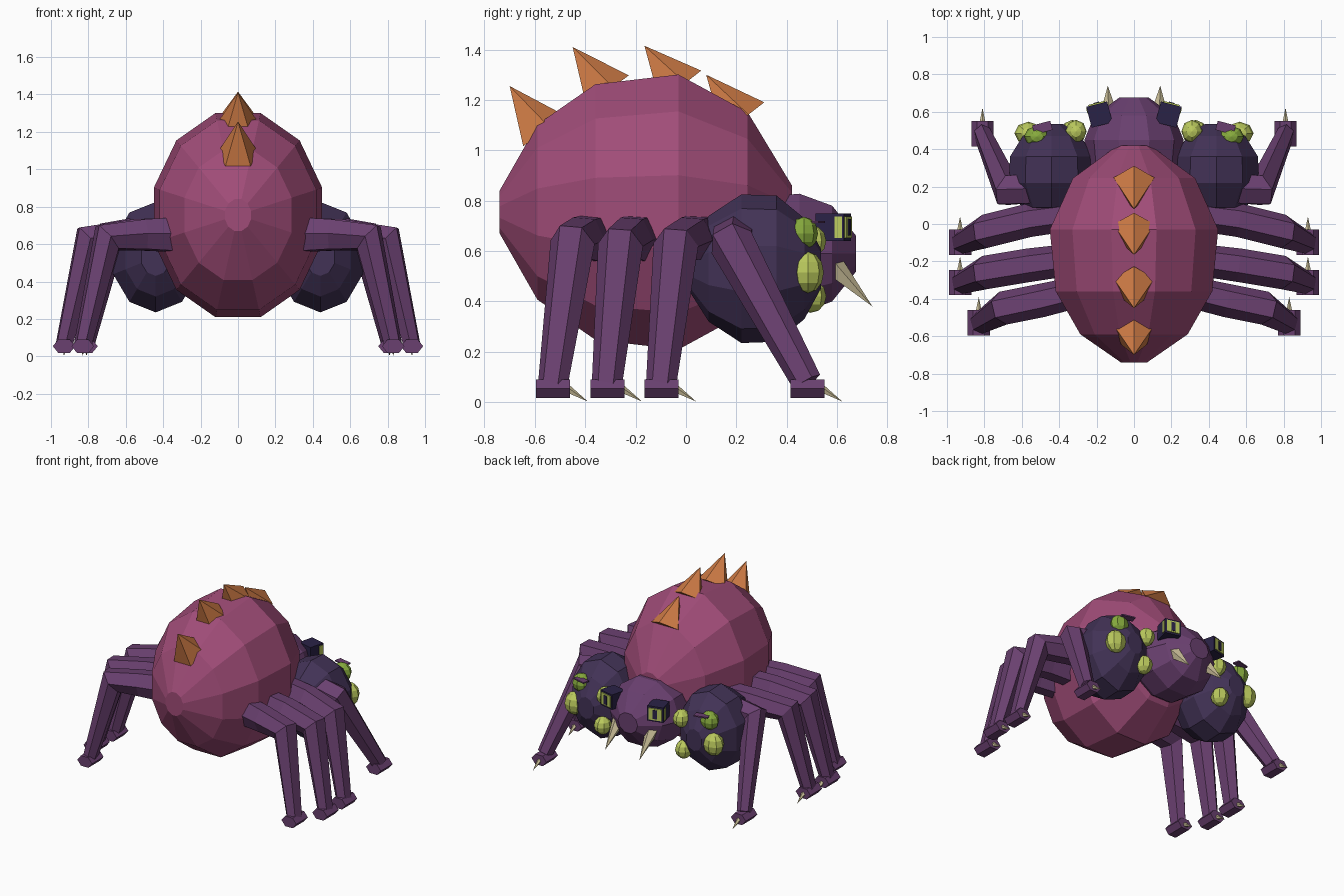
import bpy, bmesh, math
from mathutils import Vector, Matrix

if "Cube" in bpy.data.objects:
    bpy.data.objects.remove(bpy.data.objects["Cube"])


def material(name, r, g, b):
    m = bpy.data.materials.new(name)
    lin = [((c / 255 + 0.055) / 1.055) ** 2.4 for c in (r, g, b)]
    m.diffuse_color = (*lin, 1)
    m.use_nodes = True
    m.node_tree.nodes["Principled BSDF"].inputs["Base Color"].default_value = m.diffuse_color
    return m


PINK = material("abdomen_pink", 160, 76, 120)
PURPLE = material("leg_purple", 106, 64, 112)
DARK = material("dark_violet", 66, 50, 86)
NAVY = material("socket_navy", 42, 34, 70)
LIME = material("eye_lime", 188, 203, 94)
GREEN = material("eye_green", 136, 172, 62)
ORANGE = material("spike_orange", 208, 124, 70)
CREAM = material("claw_cream", 202, 190, 152)


def finish(name, bm, mat):
    bmesh.ops.recalc_face_normals(bm, faces=bm.faces)
    me = bpy.data.meshes.new(name)
    bm.to_mesh(me)
    bm.free()
    me.materials.append(mat)
    ob = bpy.data.objects.new(name, me)
    bpy.context.collection.objects.link(ob)
    return ob


def skin(name, rings, mat):
    """Join equal-sized rings of points into a closed tube."""
    bm = bmesh.new()
    vs = [[bm.verts.new(p) for p in ring] for ring in rings]
    n = len(vs[0])
    for a, b in zip(vs, vs[1:]):
        for i in range(n):
            bm.faces.new((a[i], a[(i + 1) % n], b[(i + 1) % n], b[i]))
    bm.faces.new(vs[0])
    bm.faces.new(vs[-1])
    return finish(name, bm, mat)


def lathe_y(name, cx, cz, profile, sides, phase, mat, sx=1.0):
    """Rings (y, radius) turned around an axis along y."""
    rings = []
    for y, r in profile:
        rings.append([(cx + sx * r * math.sin(a), y, cz + r * math.cos(a))
                      for a in (2 * math.pi * (i + phase) / sides for i in range(sides))])
    return skin(name, rings, mat)


def cone(name, base, tip, radius, sides, mat):
    base, tip = Vector(base), Vector(tip)
    d = tip - base
    bm = bmesh.new()
    bmesh.ops.create_cone(bm, cap_ends=True, segments=sides, radius1=radius,
                          radius2=0, depth=d.length)
    m = Matrix.Translation((base + tip) / 2) @ d.to_track_quat('Z', 'Y').to_matrix().to_4x4()
    bmesh.ops.transform(bm, matrix=m, verts=bm.verts)
    return finish(name, bm, mat)


def ball(name, pos, size, mat):
    bm = bmesh.new()
    bmesh.ops.create_uvsphere(bm, u_segments=8, v_segments=6, radius=1)
    m = Matrix.Translation(pos) @ Matrix.Diagonal((*size, 1))
    bmesh.ops.transform(bm, matrix=m, verts=bm.verts)
    return finish(name, bm, mat)


def box(name, frame, pos, size, mat):
    bm = bmesh.new()
    bmesh.ops.create_cube(bm, size=1)
    m = frame @ Matrix.Translation(pos) @ Matrix.Diagonal((*size, 1))
    bmesh.ops.transform(bm, matrix=m, verts=bm.verts)
    return finish(name, bm, mat)


def limb(name, pts, sizes, mat):
    """Six-sided mitred tube; sizes are (half width, half thickness)."""
    pts = [Vector(p) for p in pts]
    segs = [(b - a).normalized() for a, b in zip(pts, pts[1:])]
    side = segs[0].cross(segs[-1]).normalized()
    rings = []
    for i, p in enumerate(pts):
        a, b = segs[max(i - 1, 0)], segs[min(i, len(segs) - 1)]
        t = (a + b).normalized()
        n = side.cross(t).normalized() / max(t.dot(a), 0.5)
        w, h = sizes[i]
        rings.append([p + side * w * u + n * h * v for u, v in
                      ((1, 0), (.5, 1), (-.5, 1), (-1, 0), (-.5, -1), (.5, -1))])
    return skin(name, rings, mat)


# Abdomen and head
lathe_y("abdomen", 0, 0.755,
        [(-0.74, 0.088), (-0.59, 0.36), (-0.36, 0.525), (-0.03, 0.565),
         (0.245, 0.41), (0.42, 0.11)], 12, 0.5, PINK, 0.825)
lathe_y("head", 0, 0.59,
        [(0.18, 0.16), (0.30, 0.235), (0.45, 0.25), (0.58, 0.2), (0.675, 0.075)],
        10, 0.5, PURPLE, 1.06)

# Back spikes: base and tip as (y, z)
for base, tip in (((-0.57, 1.07), (-0.70, 1.255)), ((-0.32, 1.23), (-0.45, 1.41)),
                  ((-0.03, 1.245), (-0.165, 1.415)), ((0.22, 1.12), (0.08, 1.30))):
    cone("back_spike", (0, *base), (0, *tip), 0.115, 5, ORANGE)

# Legs: hip, mid-thigh, knee and foot points on the right side
LEGS = (
    ((0.33, -0.37, 0.65), (0.50, -0.41, 0.65), (0.70, -0.45, 0.635), (0.83, -0.53, 0.06)),
    ((0.33, -0.19, 0.65), (0.56, -0.22, 0.65), (0.80, -0.26, 0.625), (0.93, -0.315, 0.06)),
    ((0.33, 0.05, 0.65), (0.56, 0.02, 0.65), (0.80, -0.04, 0.625), (0.93, -0.10, 0.06)),
    ((0.45, 0.20, 0.65), (0.55, 0.19, 0.65), (0.68, 0.18, 0.635), (0.81, 0.48, 0.08)),
)
SIZES = ((0.085, 0.09), (0.09, 0.08), (0.09, 0.066), (0.06, 0.042))

for s in (1, -1):
    for path in LEGS:
        limb("leg", [(s * x, y, z) for x, y, z in path], SIZES, PURPLE)
        x, y, z = path[-1]
        # Six-sided foot block with a small claw
        skin("foot", [[(s * x + 0.06 * u, yy, 0.054 + 0.037 * v) for u, v in
                       ((1, 0), (.5, 1), (-.5, 1), (-1, 0), (-.5, -1), (.5, -1))]
                      for yy in (y - 0.065, y + 0.07)], PURPLE)
        cone("foot_claw", (s * x, y + 0.06, 0.052), (s * x, y + 0.14, 0.003), 0.017, 5, CREAM)

    # Side orb
    lathe_y("side_orb", s * 0.44, 0.53,
            [(0.02, 0.10), (0.09, 0.21), (0.22, 0.295), (0.36, 0.29),
             (0.47, 0.20), (0.535, 0.08)], 10, 0, DARK, 0.81)

    # Eye cluster on the orb
    for x, y, z, r in ((0.565, 0.485, 0.515, 0.078), (0.31, 0.495, 0.64, 0.06),
                       (0.33, 0.495, 0.42, 0.062)):
        ball("cluster_eye", (s * x, y, z), (r * 0.95, 0.062, r * 1.05), LIME)
    ball("lidded_eye", (s * 0.52, 0.468, 0.67), (0.068, 0.056, 0.066), GREEN)
    lid = Matrix.Translation((s * 0.49, 0.515, 0.715)) @ Matrix.Rotation(-s * 0.25, 4, 'Z')
    box("eye_lid", lid, (0, 0, 0), (0.10, 0.05, 0.009), PURPLE)

    # Boxed eye on the head, turned slightly outward
    f = Matrix.Translation((s * 0.185, 0.585, 0.695)) @ Matrix.Rotation(-s * 0.25, 4, 'Z')
    box("eye_socket", f, (0, 0, 0), (0.115, 0.115, 0.11), NAVY)
    box("head_eye", f, (0, 0.060, 0), (0.092, 0.009, 0.085), LIME)
    box("eye_slit", f, (0, 0.064, 0), (0.03, 0.008, 0.065), NAVY)
    box("eye_side", f, (s * 0.057, 0.035, 0), (0.008, 0.03, 0.085), LIME)

    # Fang
    cone("fang", (s * 0.135, 0.58, 0.545), (s * 0.14, 0.74, 0.38), 0.048, 5, CREAM)
